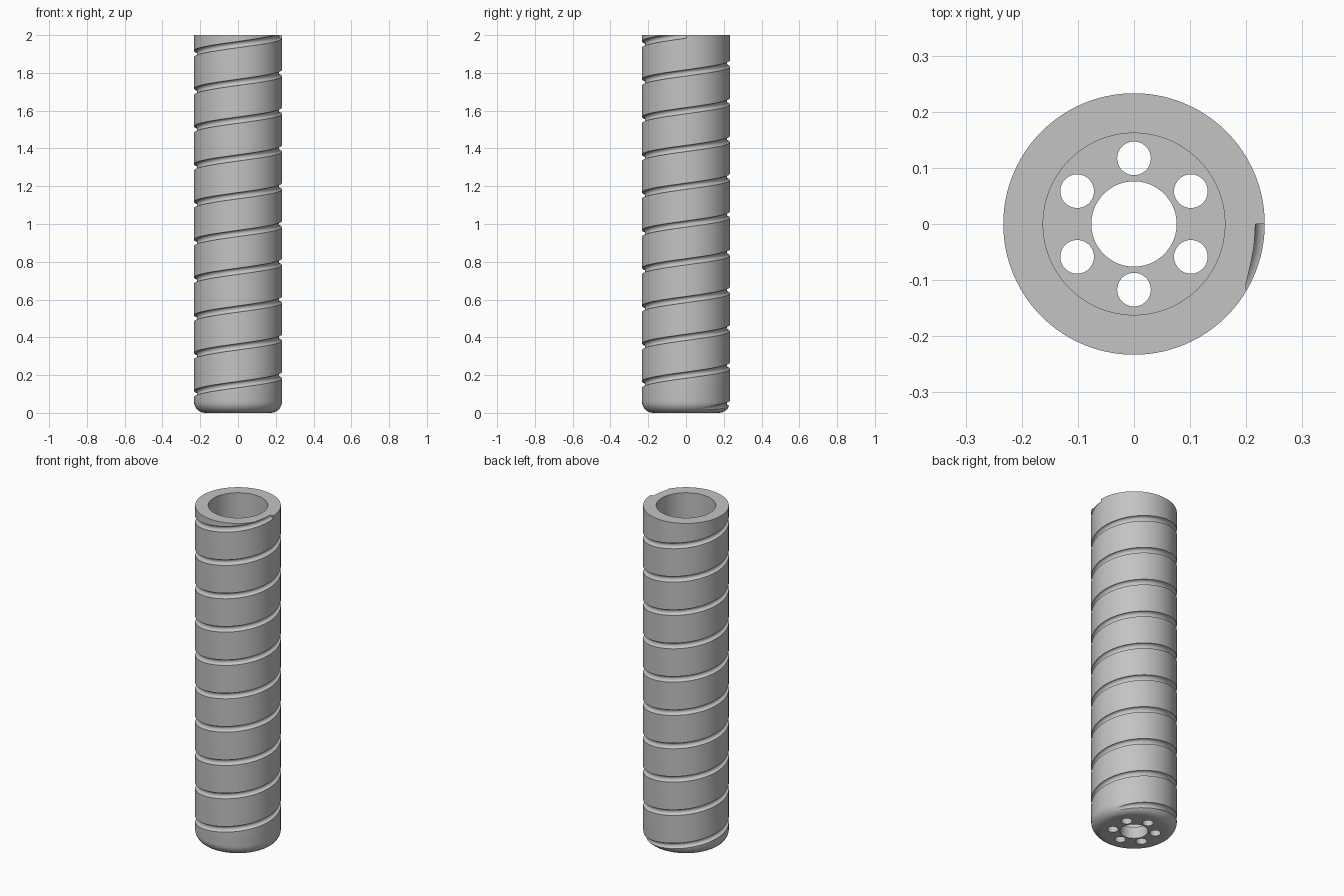
import bpy, bmesh, math

cube = bpy.data.objects.get("Cube")
if cube:
    bpy.data.objects.remove(cube, do_unlink=True)

HEIGHT, RADIUS, BORE = 2.0, 0.233, 0.162
FLOOR, FILLET = 0.07, 0.06
HUB_HOLE, VENT, VENT_RING = 0.076, 0.03, 0.117
PITCH, GROOVE = 0.2, 0.017
SEGMENTS = 128

grey = bpy.data.materials.new("plain grey")
grey.use_nodes = True
grey.diffuse_color = (0.55, 0.55, 0.55, 1)
grey.node_tree.nodes["Principled BSDF"].inputs["Base Color"].default_value = grey.diffuse_color


def make_object(name, bm):
    bmesh.ops.recalc_face_normals(bm, faces=bm.faces)
    mesh = bpy.data.meshes.new(name)
    bm.to_mesh(mesh)
    bm.free()
    mesh.materials.append(grey)
    obj = bpy.data.objects.new(name, mesh)
    bpy.context.collection.objects.link(obj)
    return obj


def bridge(bm, ring_a, ring_b):
    n = len(ring_a)
    for i in range(n):
        j = (i + 1) % n
        bm.faces.new((ring_a[i], ring_a[j], ring_b[j], ring_b[i]))


def section_ring(bm, points, angle):
    return [bm.verts.new((r * math.cos(angle), r * math.sin(angle), z)) for r, z in points]


# Lathed tube with a rounded foot, a floor and a hub hole
profile = [(HUB_HOLE, FLOOR), (HUB_HOLE, 0)]
for i in range(9):
    a = math.pi / 2 * i / 8
    profile.append((RADIUS - FILLET + FILLET * math.sin(a), FILLET - FILLET * math.cos(a)))
profile += [(RADIUS, HEIGHT), (BORE, HEIGHT), (BORE, FLOOR)]
bm = bmesh.new()
step = 2 * math.pi / SEGMENTS
rings = [section_ring(bm, profile, (i + 0.3) * step) for i in range(SEGMENTS)]
for i in range(SEGMENTS):
    bridge(bm, rings[i], rings[(i + 1) % SEGMENTS])
tube = make_object("grooved_tube", bm)

# Helical cutter, a round section swept upward around the tube
bm = bmesh.new()
turns = round(HEIGHT / PITCH)
previous = None
for i in range(turns * SEGMENTS + 1):
    centre = PITCH * i / SEGMENTS
    circle = [(RADIUS + GROOVE * math.cos(a), centre + GROOVE * math.sin(a))
              for a in (2 * math.pi * (k + 0.37) / 20 for k in range(20))]
    ring = section_ring(bm, circle, i * step)
    if previous:
        bridge(bm, previous, ring)
    else:
        bm.faces.new(ring)
    previous = ring
bm.faces.new(previous)
helix = make_object("groove_cutter", bm)

# Six vent cutters around the hub hole
bm = bmesh.new()
for k in range(6):
    a = math.radians(30 + 60 * k)
    made = bmesh.ops.create_cone(bm, cap_ends=True, segments=40, radius1=VENT, radius2=VENT, depth=0.4)
    bmesh.ops.translate(bm, verts=made["verts"],
                        vec=(VENT_RING * math.cos(a), VENT_RING * math.sin(a), 0))
vents = make_object("vent_cutter", bm)

# Cut the tube, then bake the result
for cutter in (vents, helix):
    cutter.hide_render = True
    mod = tube.modifiers.new("cut", "BOOLEAN")
    mod.operation = "DIFFERENCE"
    mod.solver = "EXACT"
    mod.object = cutter
bpy.context.view_layer.objects.active = tube
tube.select_set(True)
for mod in list(tube.modifiers):
    bpy.ops.object.modifier_apply(modifier=mod.name)
for cutter in (vents, helix):
    bpy.data.objects.remove(cutter, do_unlink=True)
bpy.ops.object.shade_smooth_by_angle(angle=math.radians(30))
